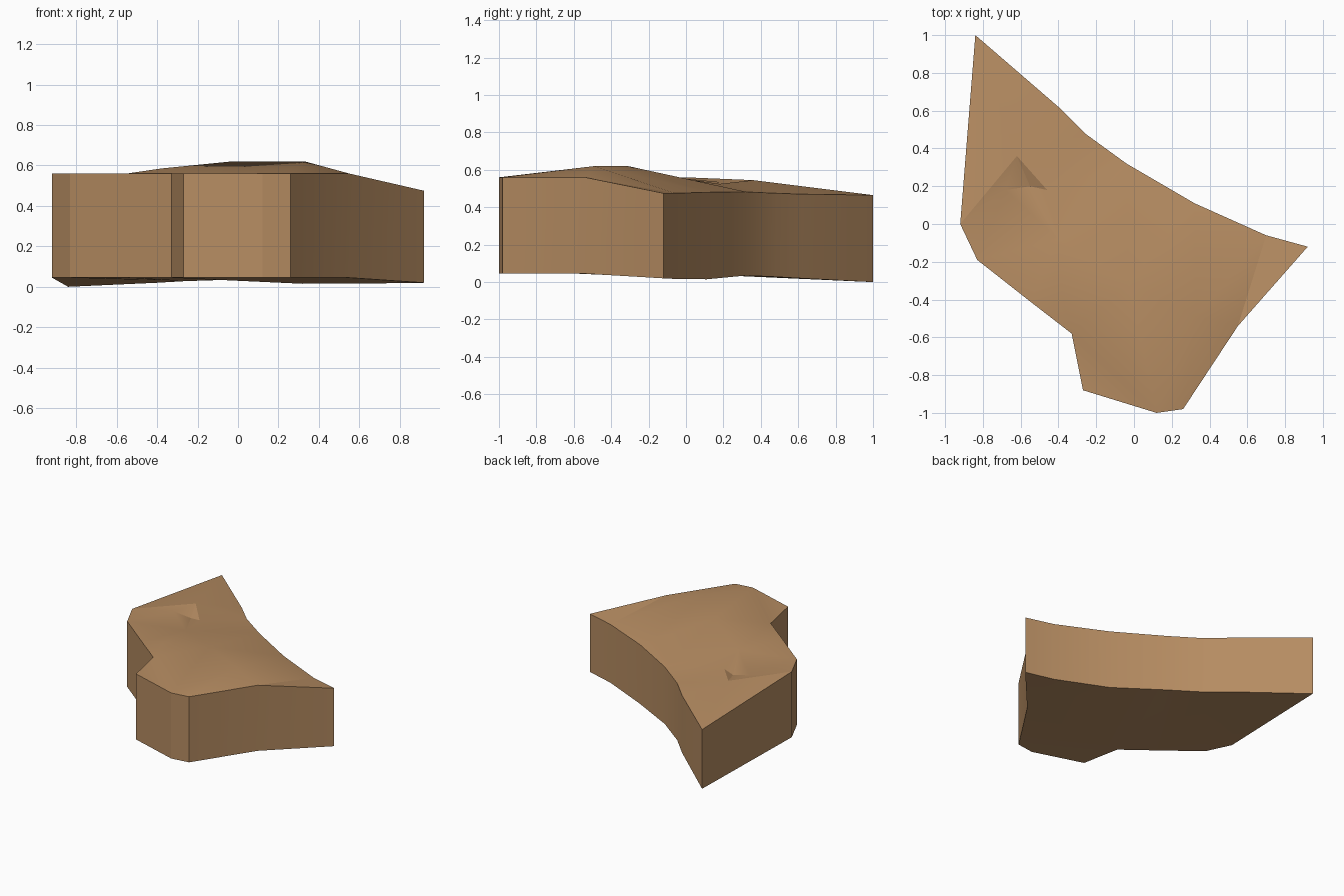
import bpy, bmesh, math
from mathutils import Vector
from mathutils.geometry import delaunay_2d_cdt

cube = bpy.data.objects.get("Cube")
if cube:
    bpy.data.objects.remove(cube, do_unlink=True)

# Single earthy material
earth = bpy.data.materials.new("tan_earth")
earth.use_nodes = True
color = (0.47, 0.265, 0.122, 1)
earth.diffuse_color = color
bsdf = earth.node_tree.nodes["Principled BSDF"]
bsdf.inputs["Base Color"].default_value = color
bsdf.inputs["Roughness"].default_value = 0.9

# Slab outline: x, y, top height, bottom height
outline = [
    (-.84, 1, .465, 0), (-.92, 0, .56, .045), (-.83, -.19, .56, .045),
    (-.55, -.41, .56, .045), (-.33, -.58, .56, .045), (-.27, -.88, .56, .045),
    (.12, -1, .56, .045), (.26, -.98, .56, .045), (.55, -.54, .56, .045),
    (.92, -.12, .475, .02), (.7, -.06, .475, .017), (.32, .11, .48, .015),
    (-.04, .32, .483, .035), (-.26, .48, .475, .028), (-.4, .62, .47, .02),
]
# Ridge, then the small mound and hollow behind it
ridge = [(-.38, -.38, .585), (-.03, -.31, .62), (.33, -.49, .62)]
bumps = [(-.4, -.08, .56), (-.55, .2, .51), (-.46, .18, .525),
         (-.68, .18, .535), (-.62, .36, .545)]

count = len(outline)
border = [(i, (i + 1) % count) for i in range(count)]
crest = [(count, count + 1), (count + 1, count + 2), (count + 2, 7), (count + 2, 8)]


def fill(bm, points, edges, flip):
    """Triangulate points inside the outline and return the new vertices."""
    flat = [Vector(p[:2]) for p in points]
    _, _, faces, _, _, _ = delaunay_2d_cdt(flat, edges, [list(range(count))], 1, 1e-5)
    verts = [bm.verts.new(p) for p in points]
    for face in faces:
        ring = [verts[i] for i in face]
        made = bm.faces.new(ring)
        made.normal_update()
        if (made.normal.z < 0) != flip:
            made.normal_flip()
    return verts


bm = bmesh.new()
top = fill(bm, [p[:3] for p in outline] + ridge + bumps, border + crest, False)
base = fill(bm, [(x, y, low) for x, y, _, low in outline], border, True)

# Vertical side walls
for a, b in border:
    bm.faces.new((base[a], base[b], top[b], top[a]))
bmesh.ops.recalc_face_normals(bm, faces=bm.faces)

mesh = bpy.data.meshes.new("terrain_slab")
bm.to_mesh(mesh)
bm.free()
mesh.materials.append(earth)
slab = bpy.data.objects.new("terrain_slab", mesh)
bpy.context.collection.objects.link(slab)

# Soft ground with crisp rim and crest
bpy.context.view_layer.objects.active = slab
slab.select_set(True)
bpy.ops.object.shade_smooth_by_angle(angle=math.radians(14))
